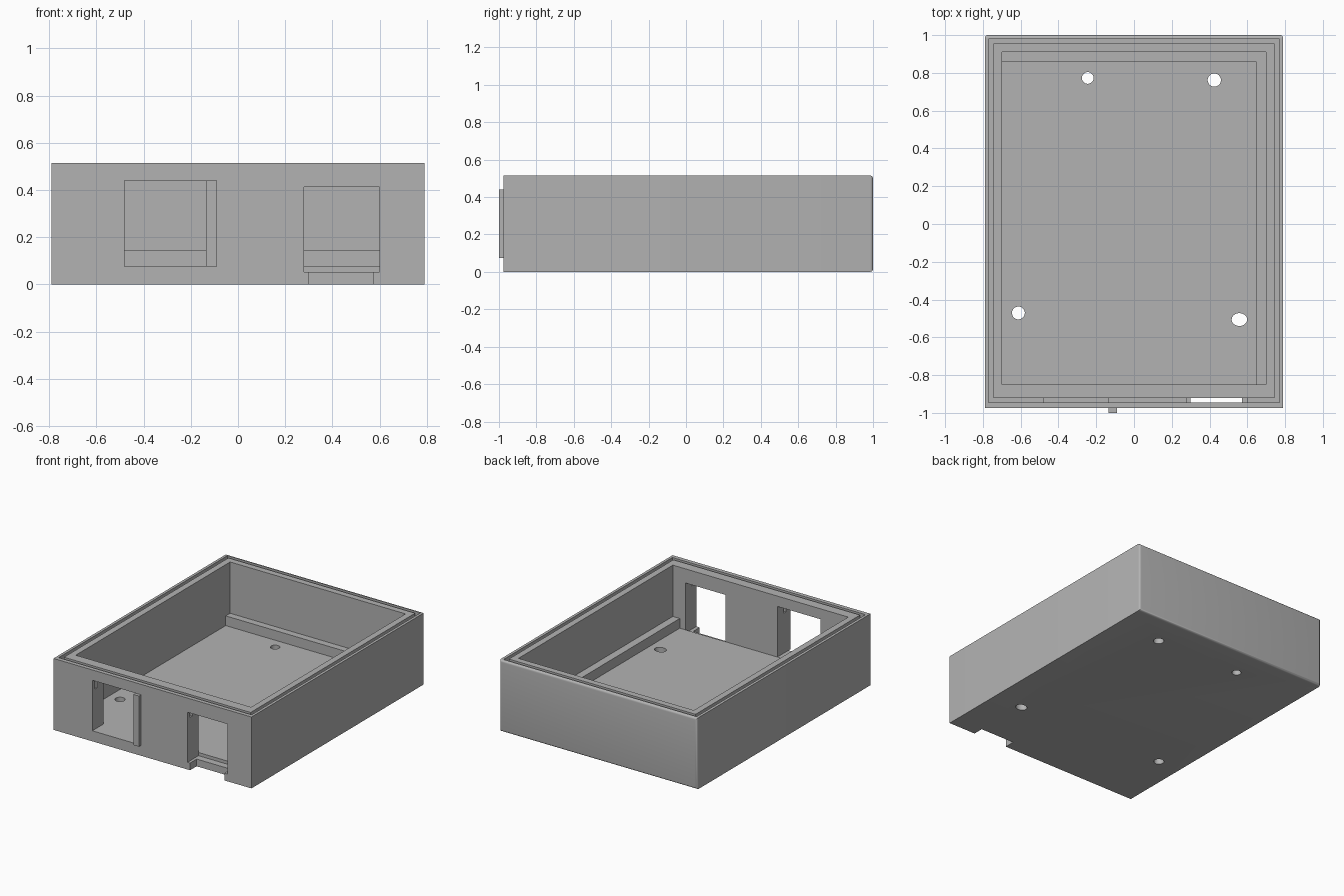
import bpy
import bmesh
from mathutils import Matrix, Vector

old = bpy.data.objects.get("Cube")
if old:
    bpy.data.objects.remove(old, do_unlink=True)

grey = bpy.data.materials.new("mid_grey")
grey.use_nodes = True
GREY = (0.45, 0.45, 0.45, 1)
grey.diffuse_color = GREY
grey.node_tree.nodes["Principled BSDF"].inputs["Base Color"].default_value = GREY


def finish(name, bm):
    mesh = bpy.data.meshes.new(name)
    bm.to_mesh(mesh)
    bm.free()
    mesh.materials.append(grey)
    obj = bpy.data.objects.new(name, mesh)
    bpy.context.collection.objects.link(obj)
    return obj


def box(name, x, y, z, round_back=0):
    """Box from (min, max) ranges, optionally rounding the edges of its back face."""
    bm = bmesh.new()
    ranges = (x, y, z)
    size = Vector([b - a for a, b in ranges])
    mid = Vector([(a + b) / 2 for a, b in ranges])
    bmesh.ops.create_cube(bm, size=1, matrix=Matrix.Translation(mid) @ Matrix.Diagonal(size.to_4d()))
    if round_back:
        edges = [e for e in bm.edges if all(v.co.y > y[1] - 0.001 for v in e.verts)]
        bmesh.ops.bevel(bm, geom=edges, offset=round_back, segments=4, profile=0.5, affect='EDGES')
    return finish(name, bm)


def drill(x, y, rx, ry):
    bm = bmesh.new()
    place = Matrix.Translation((x, y, 0.03)) @ Matrix.Diagonal((rx, ry, 1, 1))
    bmesh.ops.create_cone(bm, cap_ends=True, segments=32, radius1=1, radius2=1, depth=0.2, matrix=place)
    return finish("hole_cutter", bm)


def cut(target, cutter):
    mod = target.modifiers.new("cut", 'BOOLEAN')
    mod.operation = 'DIFFERENCE'
    mod.solver = 'EXACT'
    mod.object = cutter
    bpy.context.view_layer.objects.active = target
    bpy.ops.object.modifier_apply(modifier=mod.name)
    bpy.data.objects.remove(cutter, do_unlink=True)


W, FRONT, BACK, TOP, FLOOR = 0.79, -0.975, 1.0, 0.515, 0.075
IN_W, IN_FRONT, IN_BACK = 0.70, -0.85, 0.91
ABOVE = TOP + 0.1

# Open tray with a rounded back
tray = box("tray", (-W, W), (FRONT, BACK), (0, TOP), round_back=0.016)
cut(tray, box("cavity", (-IN_W, IN_W), (IN_FRONT, IN_BACK), (FLOOR, ABOVE)))

# Seal groove running round the rim
G_IN, G_OUT, G_BOTTOM = 0.745, 0.77, 0.365
for sx in (-1, 1):
    xs = sorted((sx * G_IN, sx * G_OUT))
    cut(tray, box("side_groove", xs, (-0.945, 0.98), (G_BOTTOM, ABOVE)))
for ys in ((-0.945, -0.92), (0.955, 0.98)):
    cut(tray, box("end_groove", (-G_OUT, G_OUT), ys, (G_BOTTOM, ABOVE)))

# Two openings in the front wall, and a notch under the second
through = (FRONT - 0.1, IN_FRONT + 0.05)
cut(tray, box("opening_a", (-0.48, -0.135), through, (FLOOR + 0.001, 0.44)))
cut(tray, box("opening_b", (0.28, 0.60), (FRONT - 0.1, IN_FRONT), (0.052, 0.413)))
cut(tray, box("opening_b_inner", (0.28, 0.60), through, (FLOOR, 0.413)))
cut(tray, box("notch", (0.30, 0.573), (FRONT - 0.1, -0.90), (-0.1, 0.1)))

# Mounting holes in the floor
for hole in ((-0.245, 0.773, 0.031, 0.031), (0.425, 0.762, 0.035, 0.035),
             (-0.612, -0.471, 0.034, 0.034), (0.558, -0.506, 0.041, 0.034)):
    cut(tray, drill(*hole))

# Inner ledges along the left and back walls
box("left_ledge", (0.645, IN_W), (IN_FRONT, IN_BACK), (FLOOR, 0.145))
box("back_ledge", (-IN_W, 0.645), (0.86, IN_BACK), (FLOOR, 0.145))

# Raised rib beside the first opening
box("front_rib", (-0.135, -0.09), (-1.0, FRONT), (FLOOR, 0.44))

# Smooth the rounded edges, keep the rest crisp
bpy.ops.object.select_all(action='DESELECT')
tray.select_set(True)
bpy.context.view_layer.objects.active = tray
bpy.ops.object.shade_smooth_by_angle(angle=0.6)
